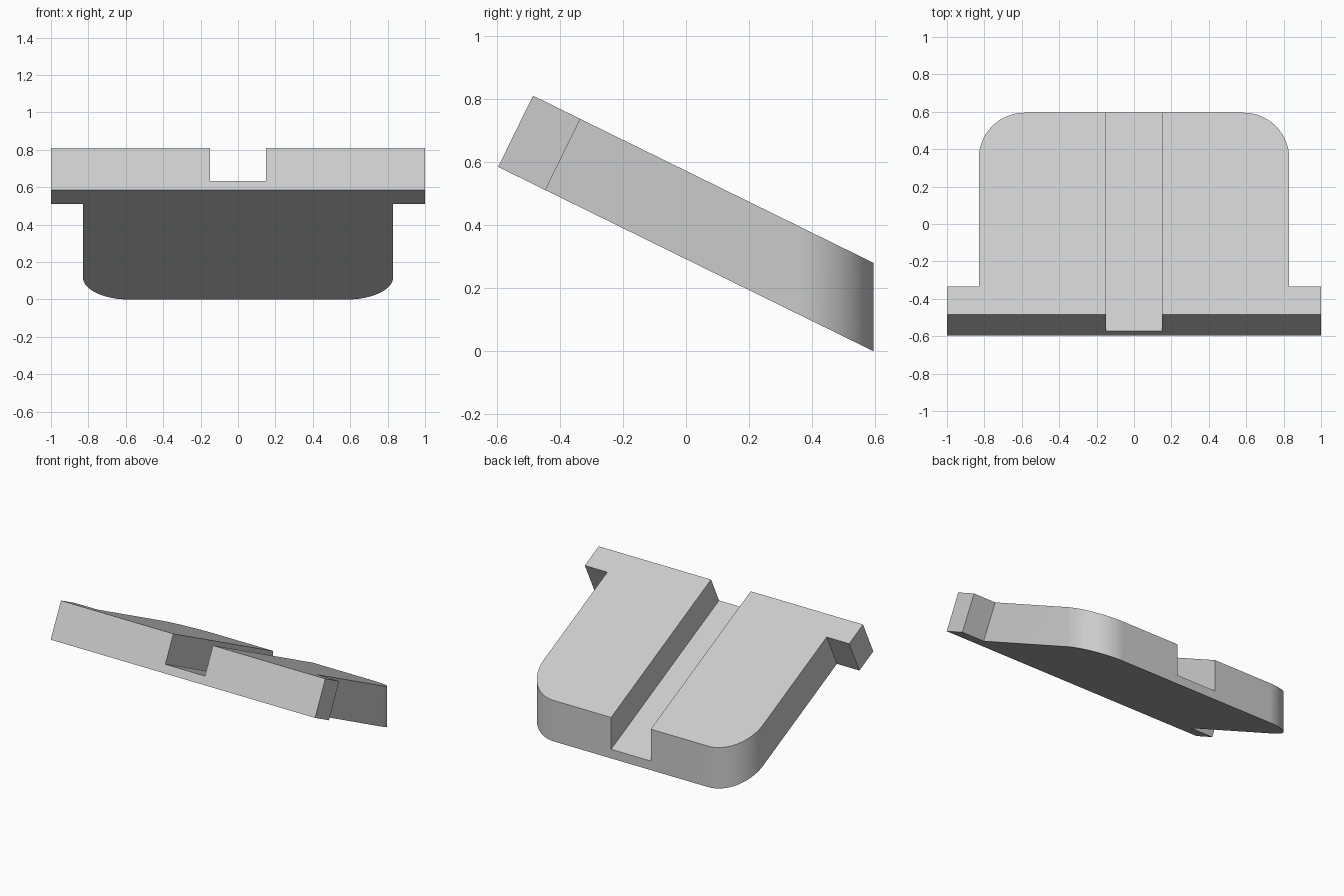
import bpy
import bmesh
from math import sin, cos, pi, radians

SLOPE = 0.491                            # fall of the slab towards the back
THICK = 0.28                             # vertical thickness
BACK, HALF, RADIUS = 0.595, 0.83, 0.245  # body outline
FRONT, EAR, EAR_BACK = -0.485, 1.0, -0.335
GROOVE, FLOOR = 0.15, 0.062              # half width, floor above the underside

old = bpy.data.objects.get("Cube")
if old:
    bpy.data.objects.remove(old, do_unlink=True)

grey = bpy.data.materials.new("light_grey")
grey.use_nodes = True
colour = (0.6, 0.6, 0.6, 1)
grey.diffuse_color = colour
grey.node_tree.nodes["Principled BSDF"].inputs["Base Color"].default_value = colour


def underside(y):
    return SLOPE * (BACK - y)


def prism(name, lower, upper):
    """Solid between two matching rings of points."""
    bm = bmesh.new()
    a = [bm.verts.new(p) for p in lower]
    b = [bm.verts.new(p) for p in upper]
    bm.faces.new(a)
    bm.faces.new(b)
    for i in range(len(a)):
        j = (i + 1) % len(a)
        bm.faces.new((a[i], a[j], b[j], b[i]))
    bmesh.ops.recalc_face_normals(bm, faces=bm.faces)
    mesh = bpy.data.meshes.new(name)
    bm.to_mesh(mesh)
    bm.free()
    obj = bpy.data.objects.new(name, mesh)
    bpy.context.collection.objects.link(obj)
    mesh.materials.append(grey)
    return obj


# Plan outline: ears at the front, rounded corners at the back
half = [(EAR, FRONT), (EAR, EAR_BACK), (HALF, EAR_BACK)]
steps = 20
for i in range(steps + 1):
    t = pi / 2 * i / steps
    half.append((HALF - RADIUS + RADIUS * cos(t), BACK - RADIUS + RADIUS * sin(t)))
outline = half + [(-x, y) for x, y in reversed(half)]

# Ear and front walls are square to the slope, the body's back walls are vertical
lean = SLOPE * THICK / (1 + SLOPE ** 2)
upper = [(x, y, underside(y) + THICK) for x, y in outline]
lower = []
for x, y in outline:
    yb = y - lean if y <= EAR_BACK else y
    lower.append((x, yb, underside(yb)))
slab = prism("sloped_slab", lower, upper)

# Groove running the full length of the upper side
ring = [(-GROOVE, -1), (GROOVE, -1), (GROOVE, 1), (-GROOVE, 1)]
cutter = prism("groove_cutter",
               [(x, y, underside(y) + FLOOR) for x, y in ring],
               [(x, y, underside(y) + 0.6) for x, y in ring])
cutter.hide_render = True
cut = slab.modifiers.new("groove", "BOOLEAN")
cut.operation = "DIFFERENCE"
cut.solver = "EXACT"
cut.object = cutter

bpy.ops.object.select_all(action="DESELECT")
slab.select_set(True)
bpy.context.view_layer.objects.active = slab
bpy.ops.object.modifier_apply(modifier=cut.name)
bpy.data.objects.remove(cutter, do_unlink=True)
bpy.ops.object.shade_smooth_by_angle(angle=radians(25))
